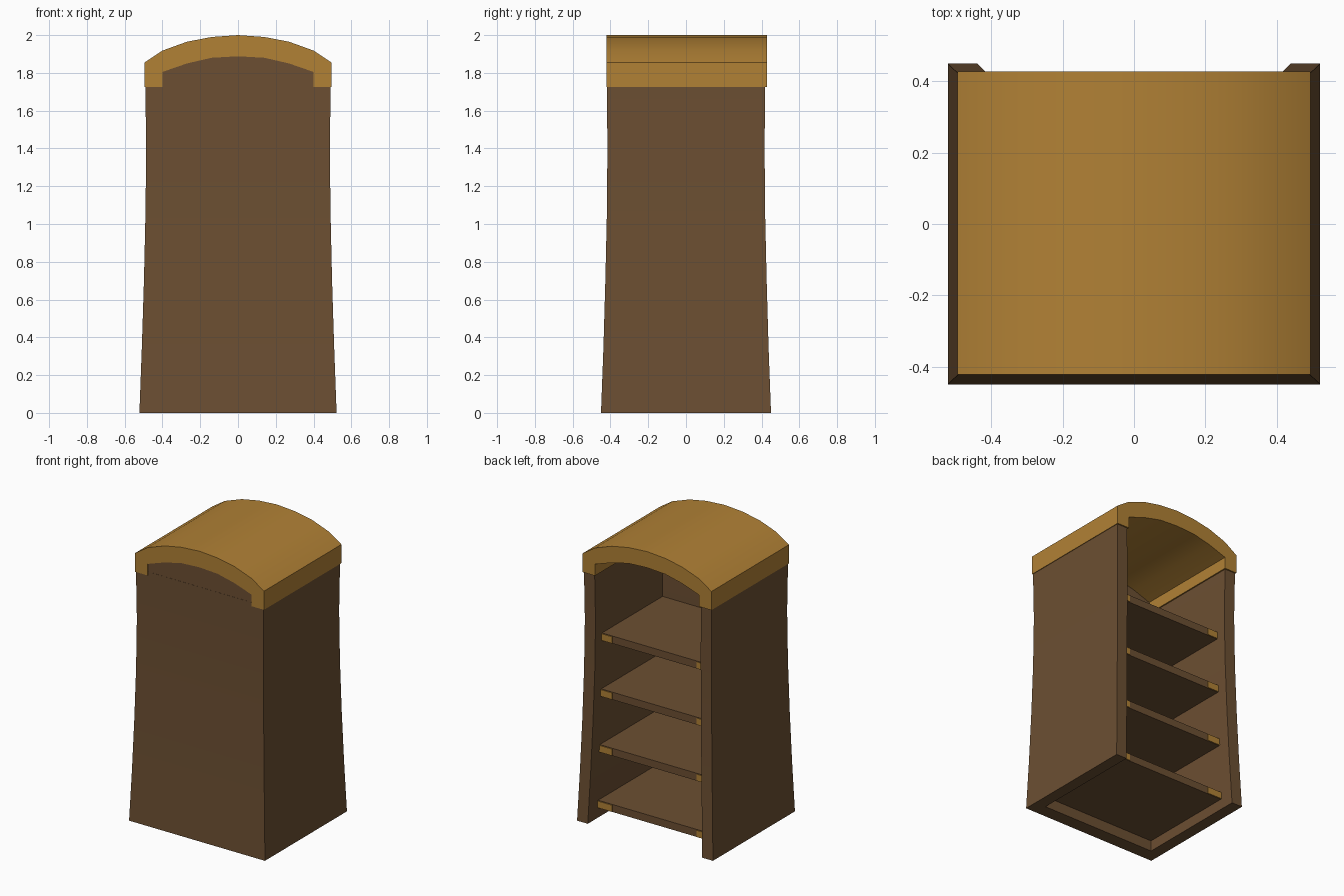
import bpy, bmesh
from math import radians

if "Cube" in bpy.data.objects:
    bpy.data.objects.remove(bpy.data.objects["Cube"])


def material(name, rgb):
    m = bpy.data.materials.new(name)
    m.diffuse_color = (*rgb, 1)
    m.use_nodes = True
    m.node_tree.nodes["Principled BSDF"].inputs["Base Color"].default_value = m.diffuse_color
    return m


wood = material("dark_wood", (0.15, 0.078, 0.032))
gold = material("golden_trim", (0.44, 0.22, 0.036))


def finish(bm, name, mat, smooth=True):
    bmesh.ops.recalc_face_normals(bm, faces=bm.faces)
    me = bpy.data.meshes.new(name)
    bm.to_mesh(me)
    bm.free()
    me.materials.append(mat)
    ob = bpy.data.objects.new(name, me)
    bpy.context.collection.objects.link(ob)
    if smooth:
        bpy.ops.object.select_all(action='DESELECT')
        bpy.context.view_layer.objects.active = ob
        ob.select_set(True)
        bpy.ops.object.shade_smooth_by_angle(angle=radians(35))
    return ob


def loft(rings, name, mat):
    """Skin a stack of matching closed loops and cap both ends."""
    bm = bmesh.new()
    loops = [[bm.verts.new(p) for p in r] for r in rings]
    n = len(loops[0])
    for a, b in zip(loops, loops[1:]):
        for i in range(n):
            j = (i + 1) % n
            bm.faces.new((a[i], a[j], b[j], b[i]))
    caps = [bm.faces.new(loops[0]), bm.faces.new(loops[-1])]
    bm.normal_update()
    bmesh.ops.triangulate(bm, faces=caps, ngon_method='EAR_CLIP')
    return finish(bm, name, mat)


def extrude_y(profile, y0, y1, name, mat):
    return loft([[(x, y, z) for x, z in profile] for y in (y0, y1)], name, mat)


def box(name, x0, x1, y0, y1, z0, z1, mat):
    bm = bmesh.new()
    bmesh.ops.create_cube(bm, size=1)
    for v in bm.verts:
        v.co = (x1 if v.co.x > 0 else x0,
                y1 if v.co.y > 0 else y0,
                z1 if v.co.z > 0 else z0)
    return finish(bm, name, mat, smooth=False)


# Flared case: a U-shaped wall (two sides and the closed front), open at +y
levels = [(0, .522, .45), (.35, .509, .437), (.7, .498, .427), (1.05, .490, .419),
          (1.4, .486, .416), (1.75, .491, .419)]
rings = []
for z, x, y in levels:
    xi, yi = x - .082, y - .095
    rings.append([(-x, y, z), (-x, -y, z), (x, -y, z), (x, y, z),
                  (xi, y, z), (xi, -yi, z), (-xi, -yi, z), (-xi, y, z)])
loft(rings, "case_walls", wood)

# Arched roof with short side skirts
outer = [(.495, 1.725), (.495, 1.855), (.40, 1.918), (.27, 1.965), (.14, 1.99), (0, 2.0)]
inner = [(0, 1.888), (.14, 1.88), (.27, 1.85), (.40, 1.805), (.40, 1.725)]


def mirror(pts):
    return [(-x, z) for x, z in reversed(pts)]


roof = outer + mirror(outer)[1:] + mirror(inner) + inner[1:]
extrude_y(roof, -.422, .428, "arched_roof", gold)

# Panel closing the front of the arch
gable = [(x, z + .01) for x, z in inner[:4]] + [(.41, 1.70)]
extrude_y(mirror(gable) + gable[1:], -.418, -.325, "front_gable", wood)

# Shelves with golden blocks on their open-side corners
for i in range(4):
    z = .072 + .39 * i
    half = .455 - .025 * i / 3
    box(f"shelf_{i + 1}", -half, half, -.38, .343, z, z + .052, wood)
    for side, s in (("left", -1), ("right", 1)):
        a, b = sorted((s * .325, s * (half - .005)))
        box(f"shelf_{i + 1}_{side}_block", a, b, .28, .348, z + .002, z + .048, gold)
